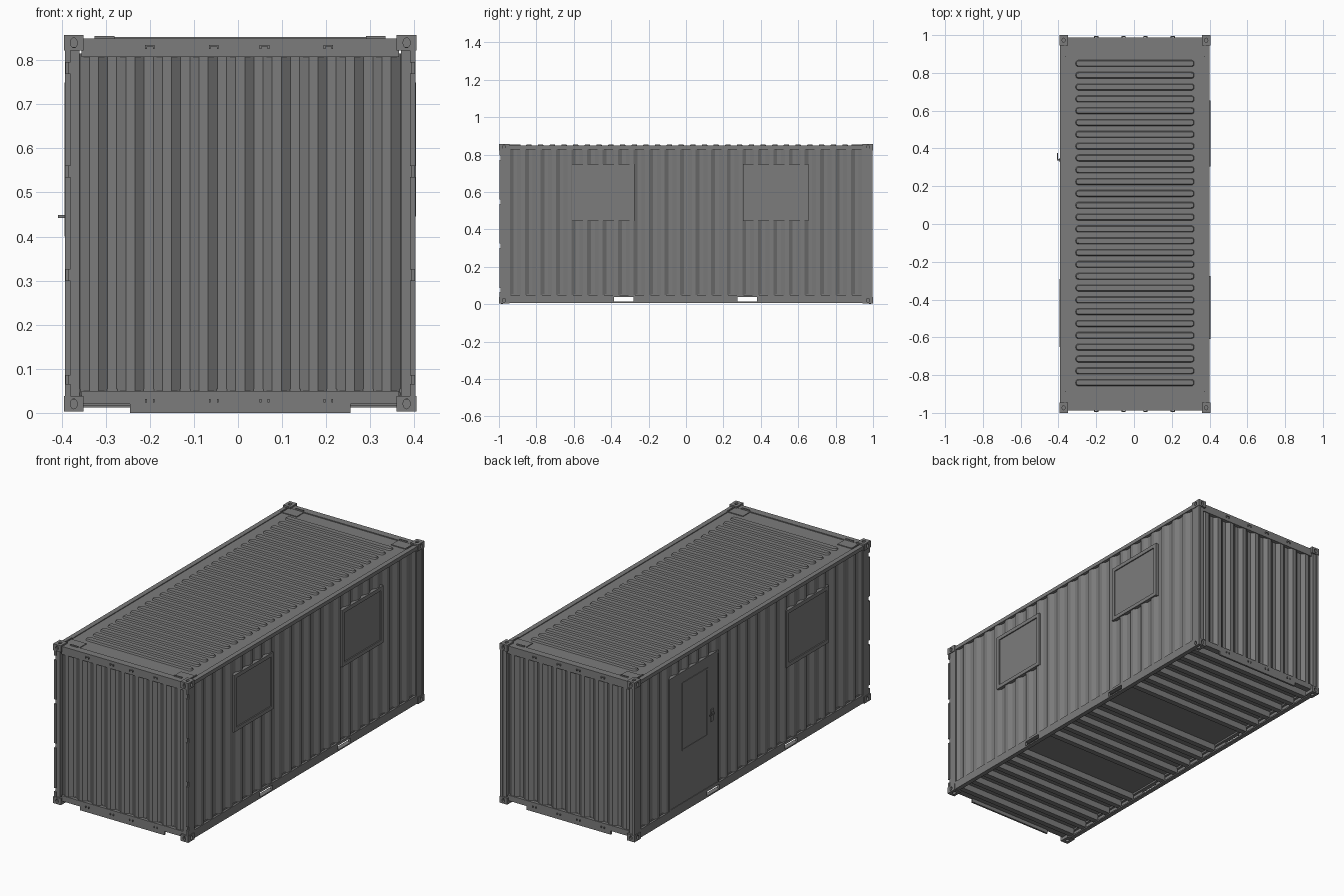
import bpy, bmesh, math
from mathutils import Matrix, Vector

if "Cube" in bpy.data.objects:
    bpy.data.objects.remove(bpy.data.objects["Cube"])

CX = 0.005          # the handle shifts the body slightly off centre
PITCH = 0.083       # wall corrugation pitch
PI = math.pi

grey = bpy.data.materials.new("grey paint")
grey.use_nodes = True
colour = (0.2, 0.2, 0.2, 1)
grey.diffuse_color = colour
grey.node_tree.nodes["Principled BSDF"].inputs["Base Color"].default_value = colour


def add_object(name, bm):
    mesh = bpy.data.meshes.new(name)
    bm.to_mesh(mesh)
    bm.free()
    mesh.materials.append(grey)
    ob = bpy.data.objects.new(name, mesh)
    bpy.context.collection.objects.link(ob)
    return ob


def boxes(name, spans):
    """One object from boxes given as (x0, x1, y0, y1, z0, z1)."""
    bm = bmesh.new()
    for x0, x1, y0, y1, z0, z1 in spans:
        mid = Vector((x0 + x1, y0 + y1, z0 + z1)) / 2
        size = (abs(x1 - x0), abs(y1 - y0), abs(z1 - z0), 1)
        bmesh.ops.create_cube(bm, size=1, matrix=Matrix.Translation(mid) @ Matrix.Diagonal(size))
    return add_object(name, bm)


def side_box(s, d0, d1, *rest):
    """Box on the side s, measured outward from the centre plane."""
    return (CX + s * d0, CX + s * d1, *rest)


def corrugated_wall(name, place, half, periods, z0, z1, depth):
    """Trapezoid sheet running from -half to half, raised from z0 to z1."""
    step = PITCH / 4
    start = -(periods * PITCH - step) / 2
    path = [(-half, 0)]
    for i in range(periods):
        t = start + i * PITCH
        path += [(t, 0), (t + step, depth), (t + 2 * step, depth), (t + 3 * step, 0)]
    path.append((half, 0))
    bm = bmesh.new()
    rows = []
    for t, d in path:
        x, y = place(max(-half, min(half, t)), d)
        rows.append([bm.verts.new((x, y, z)) for z in (z0, z1)])
    for a, b in zip(rows, rows[1:]):
        bm.faces.new((a[0], b[0], b[1], a[1]))
    bmesh.ops.remove_doubles(bm, verts=bm.verts, dist=1e-5)
    # turn all faces outward
    if sum((f.normal.dot(f.calc_center_median()) for f in bm.faces if not f.normal_update()), 0) < 0:
        bmesh.ops.reverse_faces(bm, faces=bm.faces)
    return add_object(name, bm)


# Corrugated walls
for s, name in ((1, "left_wall"), (-1, "right_wall")):
    corrugated_wall(name, lambda t, d: (CX + s * (0.392 - d), t), 0.98, 23, 0.04, 0.835, 0.012)
for s, name in ((-1, "front_wall"), (1, "back_wall")):
    corrugated_wall(name, lambda t, d: (CX + t, s * (0.984 - d)), 0.385, 10, 0.04, 0.815, 0.015)

# Corner posts, the front pair with a notched outer strip
posts, strips = [], []
gaps = [0.035, 0.065, 0.085, 0.3, 0.325, 0.535, 0.56, 0.77, 0.795, 0.825]
for s in (-1, 1):
    for e in (-1, 1):
        posts.append(side_box(s, 0.37, 0.396, e * 0.94, e * 0.988, 0.03, 0.83))
        posts.append(side_box(s, 0.365, 0.39, e * 0.97, e * 0.992, 0.03, 0.83))
    for z0, z1 in zip(gaps[::2], gaps[1::2]):
        strips.append(side_box(s, 0.385, 0.398, -0.998, -0.985, z0, z1))
    strips.append(side_box(s, 0.385, 0.398, 0.985, 0.998, 0.03, 0.83))
boxes("corner_posts", posts)
boxes("post_strips", strips)

# Corner castings with an oval hole in each outer face
W, L, H = 0.045, 0.055, 0.035
block = boxes("corner_casting", [(-W, 0, -L, 0, -H, 0)])
turns = [(Matrix.Identity(4), (-W / 2, -L / 2, 0)),
         (Matrix.Rotation(PI / 2, 4, "X"), (-W / 2, 0, -H / 2)),
         (Matrix.Rotation(PI / 2, 4, "Y") @ Matrix.Rotation(PI / 2, 4, "Z"), (0, -L / 2, -H / 2))]
cutters = []
for turn, spot in turns:
    bm = bmesh.new()
    bmesh.ops.create_cone(bm, cap_ends=True, segments=16, radius1=0.008, radius2=0.008, depth=0.024,
                          matrix=Matrix.Translation(spot) @ turn @ Matrix.Diagonal((1, 1.4, 1, 1)))
    cutter = add_object("hole_cutter", bm)
    cutter.hide_render = True
    mod = block.modifiers.new("hole", "BOOLEAN")
    mod.operation = "DIFFERENCE"
    mod.solver = "EXACT"
    mod.object = cutter
    cutters.append(cutter)
bpy.context.view_layer.update()
casting = bpy.data.meshes.new_from_object(block.evaluated_get(bpy.context.evaluated_depsgraph_get()))
for ob in cutters + [block]:
    bpy.data.objects.remove(ob)
for sx in (-1, 1):
    for sy in (-1, 1):
        for sz, z in ((1, 0.857), (-1, 0.003)):
            ob = bpy.data.objects.new("corner_casting", casting)
            ob.location = (CX + sx * 0.4, sy, z)
            ob.scale = (sx, sy, sz)
            bpy.context.collection.objects.link(ob)

# Side rails, the lower ones with forklift openings
pockets = [-0.95, -0.385, -0.28, 0.275, 0.38, 0.95]
top, bottom = [], []
for s in (-1, 1):
    top.append(side_box(s, 0.37, 0.396, -0.96, 0.96, 0.828, 0.848))
    bottom.append(side_box(s, 0.372, 0.396, -0.95, 0.95, 0.006, 0.013))
    bottom.append(side_box(s, 0.372, 0.396, -0.95, 0.95, 0.037, 0.05))
    for y0, y1 in zip(pockets[::2], pockets[1::2]):
        bottom.append(side_box(s, 0.384, 0.396, y0, y1, 0.01, 0.04))
boxes("top_side_rails", top)
boxes("bottom_side_rails", bottom)

# End rails, sill plates and lashing loops
for e, name in ((-1, "front"), (1, "back")):
    boxes(name + "_header", [(CX - 0.36, CX + 0.36, e * 0.95, e * 0.988, 0.807, 0.849)])
    boxes(name + "_sill", [(CX - 0.36, CX + 0.36, e * 0.955, e * 0.988, 0.02, 0.05),
                           (CX - 0.25, CX + 0.25, e * 0.978, e * 0.988, 0, 0.022)])
    loops = []
    for x in (-0.2, -0.055, 0.06, 0.205):
        for dx in (-0.009, 0.009):
            loops.append((x + dx - 0.002, x + dx + 0.002, e * 0.985, e * 0.994, 0.024, 0.032))
            loops.append((x + dx - 0.002, x + dx + 0.002, e * 0.985, e * 0.994, 0.825, 0.834))
        loops.append((x - 0.009, x + 0.009, e * 0.99, e * 0.994, 0.831, 0.834))
    boxes(name + "_lashing_loops", loops)

# Roof sheet with pressed ribs
boxes("roof", [(CX - 0.375, CX + 0.375, -0.96, 0.96, 0.834, 0.844)])
bm = bmesh.new()
bmesh.ops.create_cube(bm, size=1, matrix=Matrix.Diagonal((0.63, 0.038, 0.012, 1)))
upright = [e for e in bm.edges if abs(e.verts[0].co.z - e.verts[1].co.z) > 0.01]
bmesh.ops.bevel(bm, geom=upright, offset=0.015, segments=4, affect="EDGES", profile=0.5)
for v in bm.verts:
    if v.co.z > 0:
        v.co.y *= 0.7
        v.co.x *= 0.985
ribs = add_object("roof_ribs", bm)
ribs.location = (CX, -0.84, 0.8465)
array = ribs.modifiers.new("repeat", "ARRAY")
array.count = 28
array.use_relative_offset = False
array.use_constant_offset = True
array.constant_offset_displace = (0, 0.0626, 0)

# Roof corner plates with raised edge bars
plates = []
for s in (-1, 1):
    for e in (-1, 1):
        plates.append(side_box(s, 0.28, 0.385, e * 0.89, e * 0.975, 0.842, 0.848))
        plates.append(side_box(s, 0.285, 0.33, e * 0.95, e * 0.957, 0.845, 0.855))
        plates.append(side_box(s, 0.367, 0.373, e * 0.885, e * 0.95, 0.845, 0.853))
boxes("roof_corner_plates", plates)

# Floor and cross beams, left open between the forklift pockets
boxes("floor", [(CX - 0.385, CX + 0.385, -0.97, 0.97, 0.046, 0.054)])
beams = []
spots = [i * 0.1 for i in range(-2, 3)] + [s * (0.45 + i * 0.094) for s in (-1, 1) for i in range(6)]
for y in spots:
    beams.append((CX - 0.375, CX + 0.375, y - 0.004, y + 0.004, 0.012, 0.048))
    beams.append((CX - 0.375, CX + 0.375, y - 0.025, y, 0.012, 0.017))
boxes("floor_beams", beams)


def framed_panel(name, s, y0, y1, z0, z1, face, border=0.02, recess=0.006):
    """Border frame around a set-back panel on the side s."""
    back = 0.375
    boxes(name + "_frame", [side_box(s, back, face, y0, y1, z0, z0 + border),
                            side_box(s, back, face, y0, y1, z1 - border, z1),
                            side_box(s, back, face, y0, y0 + border, z0 + border, z1 - border),
                            side_box(s, back, face, y1 - border, y1, z0 + border, z1 - border)])
    boxes(name + "_panel", [side_box(s, back, face - recess, y0 + border, y1 - border,
                                     z0 + border, z1 - border)])


# Windows
framed_panel("left_front_window", 1, -0.61, -0.275, 0.445, 0.75, 0.399)
framed_panel("left_back_window", 1, 0.305, 0.655, 0.445, 0.75, 0.399)
framed_panel("right_front_window", -1, -0.65, -0.29, 0.445, 0.75, 0.399)

# Door with its own window and lever handle
framed_panel("door", -1, 0.28, 0.70, 0.045, 0.76, 0.398, 0.012, 0.003)
framed_panel("door_window", -1, 0.375, 0.59, 0.335, 0.70, 0.398, 0.008, 0.002)
boxes("door_handle", [side_box(-1, 0.39, 0.399, 0.328, 0.35, 0.40, 0.465),
                      side_box(-1, 0.395, 0.412, 0.336, 0.343, 0.442, 0.449),
                      side_box(-1, 0.408, 0.413, 0.336, 0.375, 0.442, 0.449)])
